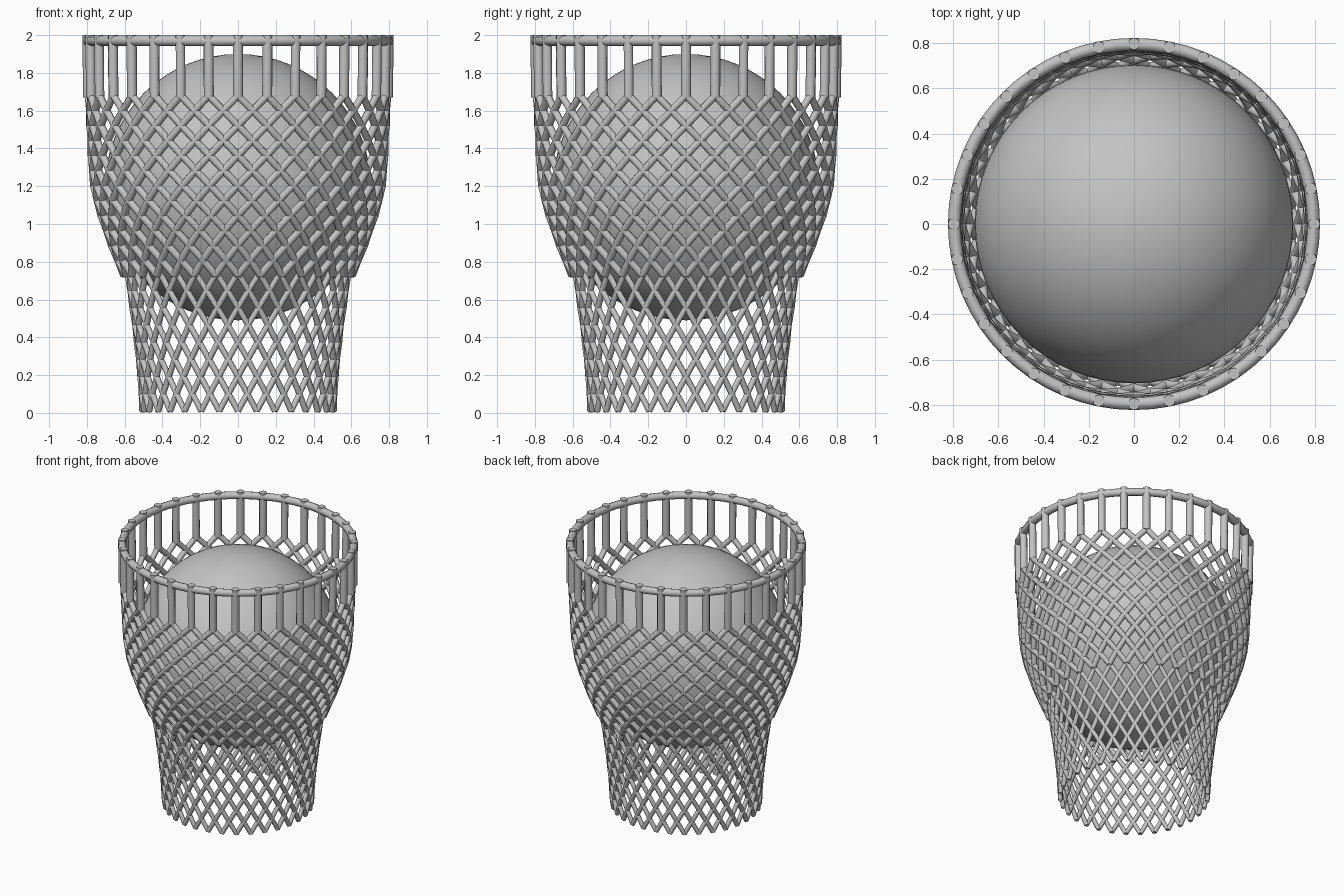
import bpy
import math

cube = bpy.data.objects.get("Cube")
if cube:
    bpy.data.objects.remove(cube, do_unlink=True)

BARS = 32
STEP = 2 * math.pi / BARS

grey = bpy.data.materials.new("plain grey")
grey.use_nodes = True
grey.diffuse_color = (0.55, 0.55, 0.55, 1)
grey.node_tree.nodes["Principled BSDF"].inputs["Base Color"].default_value = grey.diffuse_color


def radius_at(profile, z):
    """Radius of a (z, radius) profile at height z."""
    for (z0, r0), (z1, r1) in zip(profile, profile[1:]):
        if z <= z1:
            return r0 + (r1 - r0) * (z - z0) / (z1 - z0)
    return profile[-1][1]


def polar(r, angle, z):
    return (r * math.cos(angle), r * math.sin(angle), z)


def tubes(name, paths, thickness, closed=False):
    """One mesh object made of round tubes along the paths."""
    curve = bpy.data.curves.new(name, "CURVE")
    curve.dimensions = "3D"
    curve.bevel_depth = thickness
    curve.bevel_resolution = 2
    curve.use_fill_caps = True
    for path in paths:
        spline = curve.splines.new("POLY")
        spline.points.add(len(path) - 1)
        for point, co in zip(spline.points, path):
            point.co = (*co, 1)
        spline.use_cyclic_u = closed
        spline.use_smooth = True
    curve.materials.append(grey)
    obj = bpy.data.objects.new(name, curve)
    bpy.context.collection.objects.link(obj)
    bpy.ops.object.select_all(action="DESELECT")
    obj.select_set(True)
    bpy.context.view_layer.objects.active = obj
    bpy.ops.object.convert(target="MESH")
    bpy.ops.object.shade_smooth_by_angle(angle=math.radians(50))
    return bpy.context.object


def lattice(name, profile, rows, thickness):
    """Crossing spiral strands, half a bar spacing of turn per row."""
    low, high = profile[0][0], profile[-1][0]
    paths = []
    for k in range(BARS):
        for turn in (-1, 1):
            path = []
            for i in range(rows + 1):
                z = low + (high - low) * i / rows
                path.append(polar(radius_at(profile, z), STEP * (k + turn * i / 2), z))
            paths.append(path)
    return tubes(name, paths, thickness)


# Woven base and bulging body
lattice("base_lattice", [(0.01, 0.507), (0.2, 0.518), (0.45, 0.545), (0.74, 0.585)], 8, 0.016)
lattice("body_lattice", [(0.73, 0.605), (0.85, 0.655), (1.0, 0.71), (1.12, 0.747),
                         (1.24, 0.77), (1.4, 0.778), (1.68, 0.793)], 12, 0.02)

# Upright bars and top rim
tubes("upright_bars", [[polar(0.793, k * STEP, 1.67), polar(0.797, k * STEP, 2.0)]
                       for k in range(BARS)], 0.027)
tubes("top_rim", [[polar(0.795, k * STEP / 2, 1.97) for k in range(2 * BARS)]], 0.028, closed=True)

# Ball held inside
bpy.ops.mesh.primitive_uv_sphere_add(segments=64, ring_count=32, radius=0.705, location=(0, 0, 1.195))
ball = bpy.context.object
ball.name = "inner_ball"
ball.data.materials.append(grey)
bpy.ops.object.shade_smooth()
